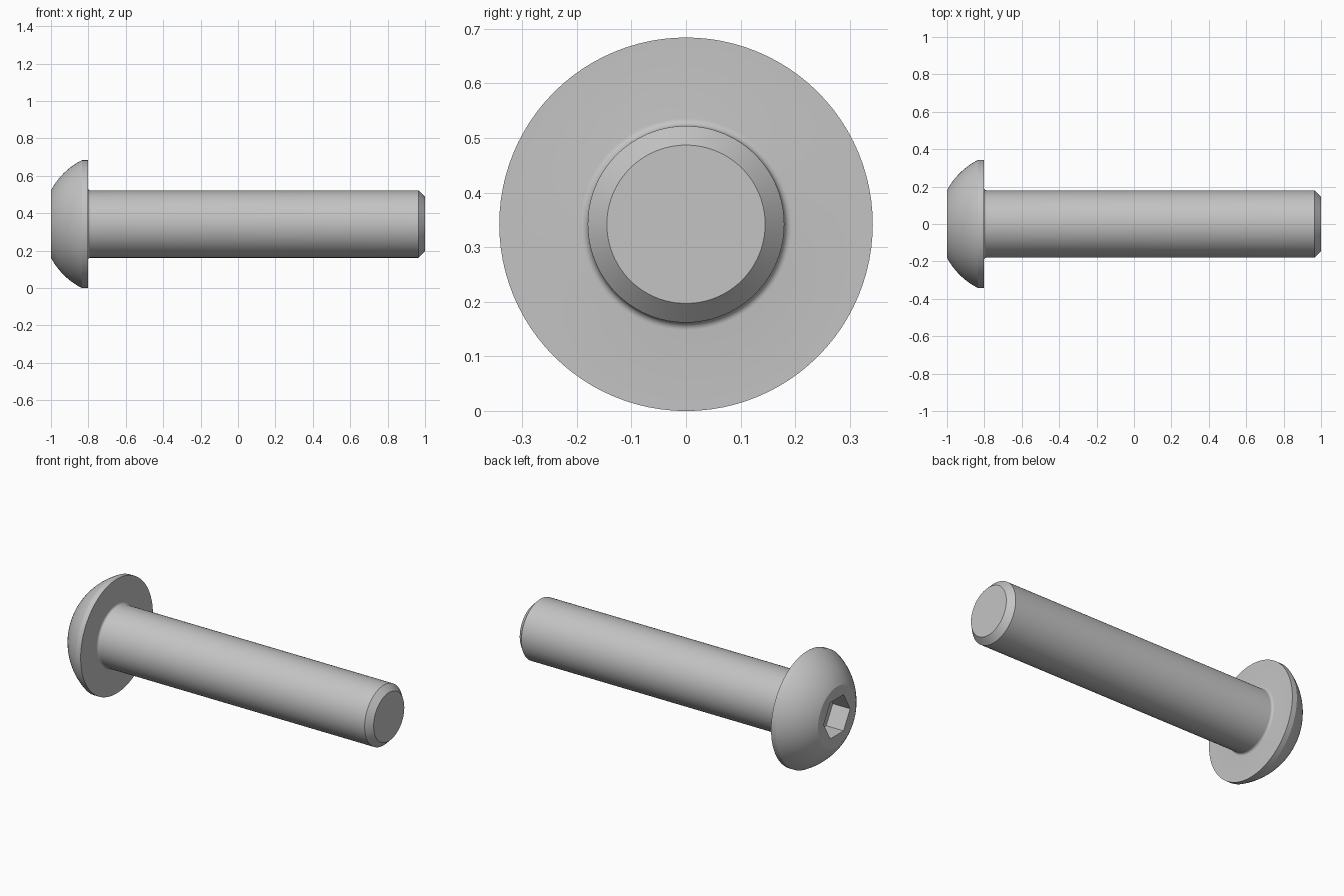
import bpy, bmesh, math
from mathutils import Vector

if "Cube" in bpy.data.objects:
    bpy.data.objects.remove(bpy.data.objects["Cube"])

SEG = 96
AXIS_Z = 0.342          # height of the screw axis
SHANK_R, HEAD_R = 0.18, 0.342

steel = bpy.data.materials.new("grey steel")
steel.diffuse_color = (0.55, 0.55, 0.55, 1)
steel.use_nodes = True
steel.node_tree.nodes["Principled BSDF"].inputs["Base Color"].default_value = steel.diffuse_color


def arc(cx, cr, radius, a0, a1, n):
    """Points (x, r) on an arc, angles in radians."""
    return [(cx + radius * math.cos(a0 + (a1 - a0) * i / n),
             cr + radius * math.sin(a0 + (a1 - a0) * i / n)) for i in range(n + 1)]


def ring(bm, x, r, n):
    """Closed loop of n vertices around the screw axis."""
    return [bm.verts.new((x, r * math.cos(2 * math.pi * i / n),
                          AXIS_Z + r * math.sin(2 * math.pi * i / n))) for i in range(n)]


def bridge(bm, a, b):
    n = len(a)
    for i in range(n):
        j = (i + 1) % n
        bm.faces.new((a[i], a[j], b[j], b[i]))


# Outer profile: domed head, rim, fillet under the head, shank, end chamfer
dome_u, dome_rad = 0.338, 0.383
profile = arc(-1 + dome_u, 0, dome_rad,
              math.atan2(0.18, -dome_u), math.atan2(HEAD_R, -0.172), 14)
profile[0] = (-1, 0.18)
profile[-1] = (-0.834, HEAD_R)
profile.append((-0.803, HEAD_R))
fillet = 0.014
profile += arc(-0.803 + fillet, SHANK_R + fillet, fillet, math.pi, 1.5 * math.pi, 6)
profile += [(0.965, SHANK_R), (1, 0.145)]

bm = bmesh.new()
rings = [ring(bm, x, r, SEG) for x, r in profile]
for a, b in zip(rings, rings[1:]):
    bridge(bm, a, b)
bm.faces.new(rings[-1])

# Hexagonal drive socket sunk into the head
hex_r = 0.125
mouth = ring(bm, -1, hex_r, 6)
floor = ring(bm, -0.885, hex_r, 6)
bridge(bm, floor, mouth)
bm.faces.new(floor)

# Flat front of the head: six sectors between the hexagon and the dome edge
step = SEG // 6
for k in range(6):
    outer = [rings[0][(k * step + i) % SEG] for i in range(step + 1)]
    bm.faces.new([mouth[k]] + outer + [mouth[(k + 1) % 6]])

bmesh.ops.recalc_face_normals(bm, faces=bm.faces)
mesh = bpy.data.meshes.new("screw")
bm.to_mesh(mesh)
bm.free()
mesh.materials.append(steel)
screw = bpy.data.objects.new("button_head_screw", mesh)
bpy.context.collection.objects.link(screw)

# Smooth curved surfaces with crisp edges
bpy.context.view_layer.objects.active = screw
screw.select_set(True)
bpy.ops.object.shade_smooth_by_angle(angle=math.radians(20))
